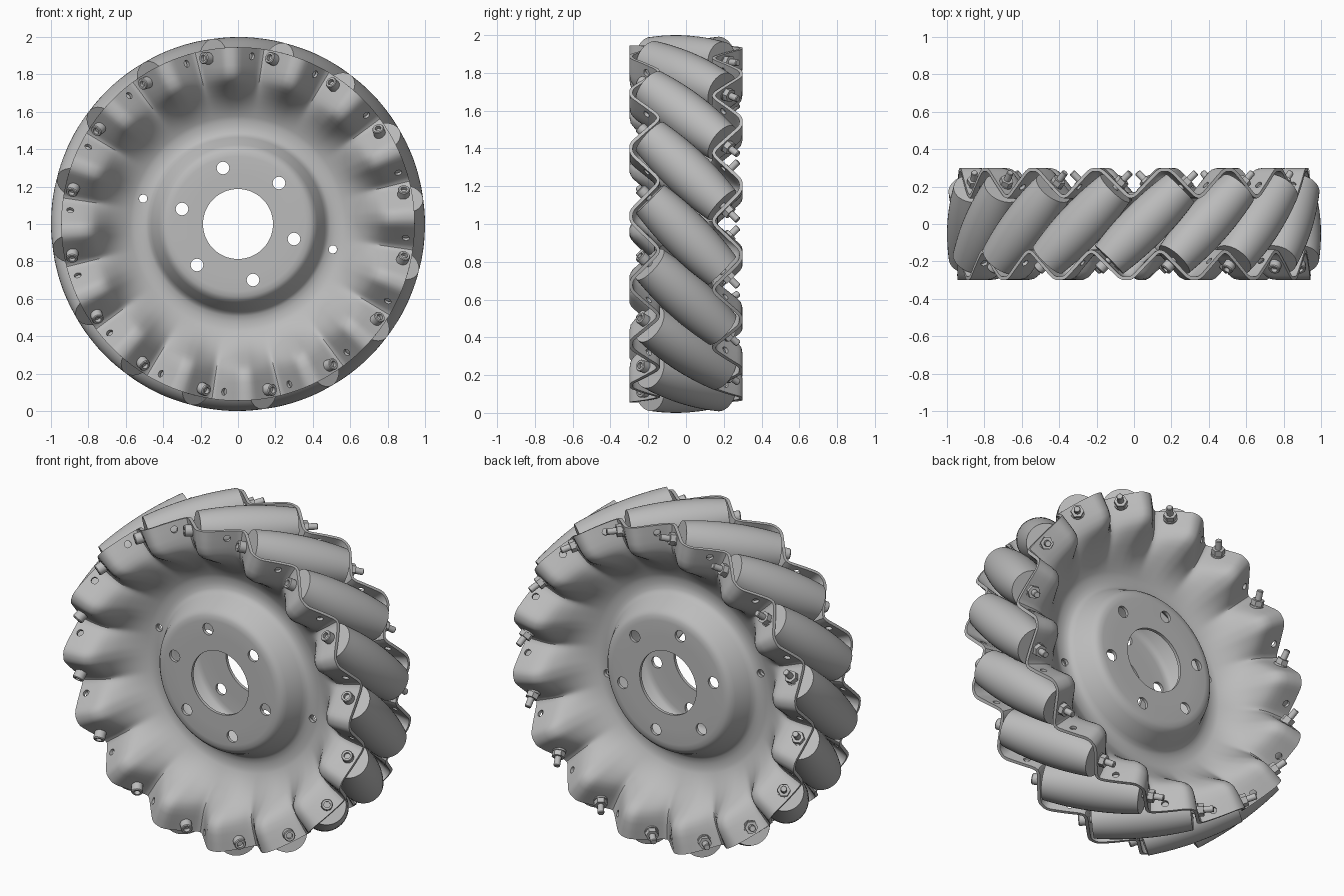
import bpy, bmesh, math
from math import radians, sin, cos, pi
from mathutils import Matrix, Vector

if "Cube" in bpy.data.objects:
    bpy.data.objects.remove(bpy.data.objects["Cube"])

COUNT = 16                      # rollers around the wheel
STEP = 360 / COUNT
PHASE = -3.75                   # angle of the first roller
AXIS_R = 0.873                  # distance of roller middles from the hub axis
CENTRE = Matrix.Translation((0, 0, 1))

metal = bpy.data.materials.new("grey_metal")
metal.use_nodes = True
metal.diffuse_color = (0.5, 0.5, 0.5, 1)
metal.node_tree.nodes["Principled BSDF"].inputs["Base Color"].default_value = (0.5, 0.5, 0.5, 1)


def polar(r, deg, y=0.0):
    a = radians(deg)
    return Vector((r * cos(a), y, r * sin(a)))


def add_object(name, mesh, matrix):
    obj = bpy.data.objects.new(name, mesh)
    bpy.context.collection.objects.link(obj)
    obj.matrix_world = matrix
    return obj


def mesh_from(bm, name):
    mesh = bpy.data.meshes.new(name)
    bm.to_mesh(mesh)
    bm.free()
    mesh.materials.append(metal)
    return mesh


def smooth(obj, angle=35):
    bpy.ops.object.select_all(action='DESELECT')
    obj.select_set(True)
    bpy.context.view_layer.objects.active = obj
    bpy.ops.object.shade_smooth_by_angle(angle=radians(angle))


def lathe(name, profile, sides):
    """Spin a (radius, height) profile about z."""
    bm = bmesh.new()
    verts = [bm.verts.new((r, 0, z)) for r, z in profile]
    edges = [bm.edges.new(pair) for pair in zip(verts, verts[1:])]
    bmesh.ops.spin(bm, geom=verts + edges, cent=(0, 0, 0), axis=(0, 0, 1),
                   angle=2 * pi, steps=sides)
    bmesh.ops.remove_doubles(bm, verts=bm.verts, dist=1e-5)
    bmesh.ops.recalc_face_normals(bm, faces=bm.faces)
    return mesh_from(bm, name)


# Pressed side plate: hub boss and dish, then a folded toothed rim
HUB = [(0.187, -0.161), (0.27, -0.161), (0.36, -0.161), (0.385, -0.158), (0.4, -0.149),
       (0.415, -0.132), (0.455, -0.05), (0.47, -0.028), (0.49, -0.015), (0.52, -0.011),
       (0.555, -0.011)]
# radius, depth at tooth crest, depth at tooth valley
RIM = [(0.58, -0.02, -0.02), (0.61, -0.037, -0.034), (0.64, -0.06, -0.051),
       (0.67, -0.09, -0.07), (0.70, -0.13, -0.09), (0.725, -0.172, -0.106),
       (0.75, -0.215, -0.12), (0.77, -0.25, -0.13), (0.79, -0.272, -0.137),
       (0.815, -0.286, -0.142), (0.85, -0.291, -0.145), (0.9, -0.291, -0.145),
       (0.945, -0.291, -0.145)]
RINGS = [(r, y, y) for r, y in HUB] + RIM


def fold(deg):
    """1 on the tooth crest, 0 in the valley, straight flanks between."""
    d = (deg + 4) % STEP
    if d < 8.5:
        return d / 8.5
    if d < 12:
        return 1.0
    return max(0.0, 1 - (d - 12) / 9)


def soft_fold(deg):
    return sum(fold(deg + o) for o in (-1, -0.5, 0, 0.5, 1)) / 5


SEG = COUNT * 24
bm = bmesh.new()
grid = []
for r, crest, valley in RINGS:
    row = []
    for i in range(SEG):
        a = i * 360 / SEG
        row.append(bm.verts.new(polar(r, a + PHASE, valley + (crest - valley) * soft_fold(a))))
    grid.append(row)
for lower, upper in zip(grid, grid[1:]):
    for i in range(SEG):
        j = (i + 1) % SEG
        bm.faces.new((lower[i], lower[j], upper[j], upper[i]))
bmesh.ops.recalc_face_normals(bm, faces=bm.faces)
front = add_object("front_plate", mesh_from(bm, "plate"), CENTRE)

# Drills for the hub, dish and rim holes
bm = bmesh.new()


def drill(place, direction, radius):
    turn = Vector(direction).to_track_quat('Z', 'Y').to_matrix().to_4x4()
    bmesh.ops.create_cone(bm, cap_ends=True, segments=20, radius1=radius, radius2=radius,
                          depth=0.09, matrix=Matrix.Translation(place) @ turn)


for k in range(6):
    drill(polar(0.31, 45 + 60 * k, -0.161), (0, 1, 0), 0.034)
for deg in (165, -15):
    drill(polar(0.525, deg, -0.011), (0, 1, 0), 0.022)
for k in range(COUNT):
    a = PHASE - 0.6 + STEP * k
    drill(polar(0.9, a, -0.203), (-sin(radians(a)), 1, cos(radians(a))), 0.019)
drills = add_object("hole_drills", mesh_from(bm, "hole_drills"), CENTRE)
drills.hide_render = True

thick = front.modifiers.new("thickness", 'SOLIDIFY')
thick.thickness = 0.018
thick.offset = 0
thick.use_even_offset = True
cut = front.modifiers.new("holes", 'BOOLEAN')
cut.operation = 'DIFFERENCE'
cut.solver = 'EXACT'
cut.object = drills
bpy.context.view_layer.update()
shaped = bpy.data.meshes.new_from_object(
    front.evaluated_get(bpy.context.evaluated_depsgraph_get()))
front.modifiers.clear()
front.data = shaped
bpy.data.objects.remove(drills)
smooth(front, 30)

# The back plate is the same pressing turned over
flip = Matrix.Rotation(pi, 4, polar(1, -15))
add_object("back_plate", front.data, CENTRE @ flip)

# Barrel rollers whose outer faces make one round tread
HALF = 0.27
barrel = []
for i in range(13):
    s = HALF * (i / 6 - 1)
    barrel.append((1 - math.sqrt(AXIS_R ** 2 + s * s / 2), s))
roller_mesh = lathe("roller", [(0, -HALF)] + barrel + [(0, HALF)], 40)

# Socket bolt along each roller axis, with a washer and hex nut at the back
bolt_mesh = lathe("bolt", [(0, -0.39), (0.015, -0.39), (0.018, -0.386), (0.018, 0.298),
                           (0.032, 0.298), (0.032, 0.341), (0.028, 0.346), (0.017, 0.346),
                           (0.017, 0.325), (0, 0.325)], 20)
washer_mesh = lathe("washer", [(0, -0.295), (0.038, -0.295), (0.038, -0.306), (0, -0.306)], 24)
nut_mesh = lathe("nut", [(0, -0.304), (0.036, -0.304), (0.036, -0.336), (0, -0.336)], 6)

parts = [("roller", roller_mesh), ("bolt", bolt_mesh),
         ("washer", washer_mesh), ("nut", nut_mesh)]
for k in range(COUNT):
    deg = PHASE + STEP * k
    a = radians(deg)
    lean = Vector((-sin(a), -1, cos(a))).to_track_quat('Z', 'Y').to_matrix().to_4x4()
    place = CENTRE @ Matrix.Translation(polar(AXIS_R, deg)) @ lean
    for name, mesh in parts:
        obj = add_object(f"{name}_{k + 1}", mesh, place)
        if k == 0:
            smooth(obj)
